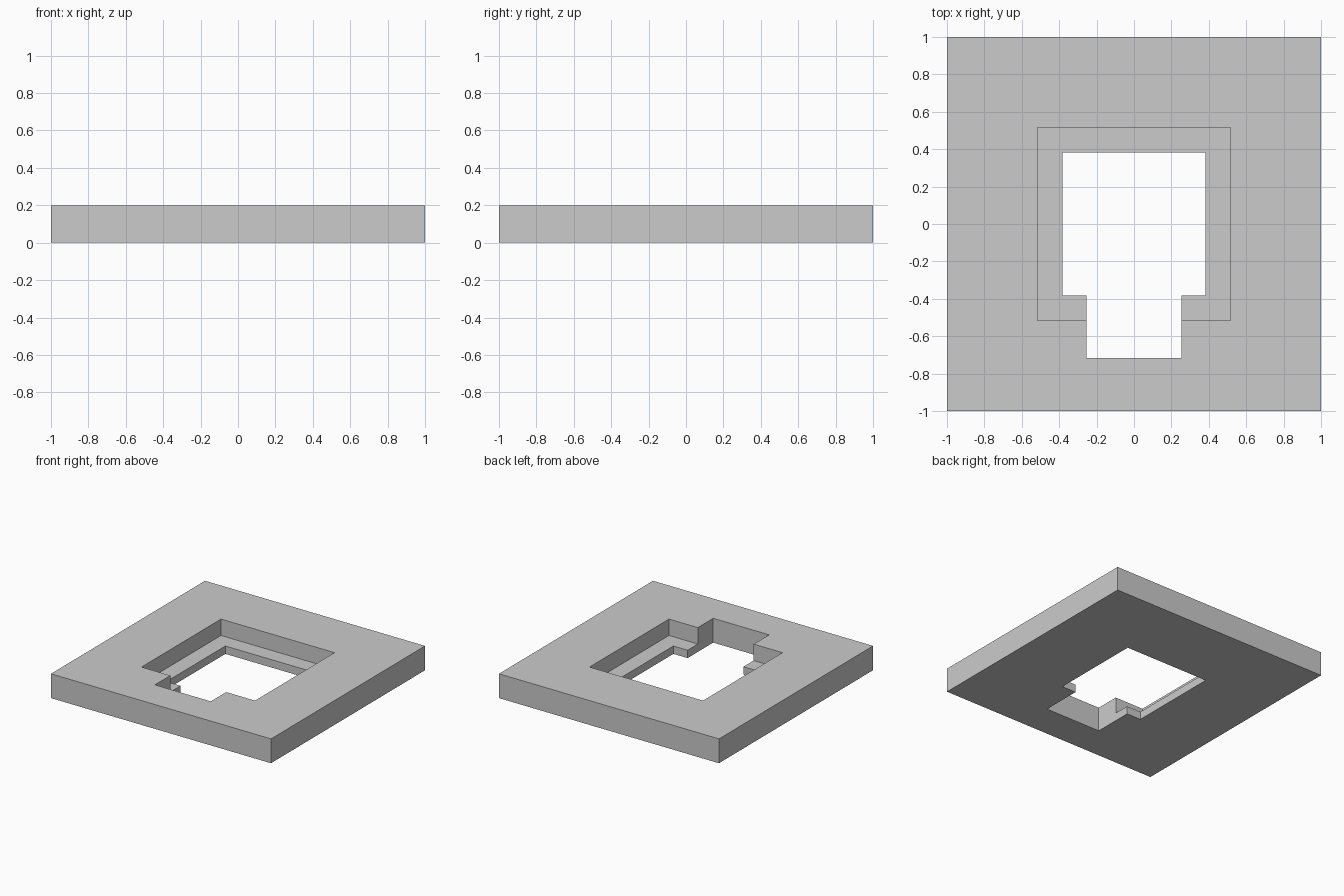
import bpy

if "Cube" in bpy.data.objects:
    bpy.data.objects.remove(bpy.data.objects["Cube"], do_unlink=True)

grey = bpy.data.materials.new("plain grey")
grey.use_nodes = True
colour = (0.6, 0.6, 0.6, 1)
grey.diffuse_color = colour
grey.node_tree.nodes["Principled BSDF"].inputs["Base Color"].default_value = colour


def box(name, low, high):
    """Box spanning two opposite corners."""
    centre = [(a + b) / 2 for a, b in zip(low, high)]
    bpy.ops.mesh.primitive_cube_add(size=1, location=centre)
    obj = bpy.context.object
    obj.name = name
    obj.scale = [b - a for a, b in zip(low, high)]
    bpy.ops.object.transform_apply(location=True, rotation=False, scale=True)
    obj.data.materials.append(grey)
    return obj


# Square plate
plate = box("plate", (-1, -1, 0), (1, 1, 0.2))

# Stepped square opening and the front notch through the ledge
cutters = [
    box("recess_cutter", (-0.516, -0.516, 0.065), (0.516, 0.516, 0.4)),
    box("opening_cutter", (-0.383, -0.383, -0.2), (0.383, 0.383, 0.3)),
    box("notch_cutter", (-0.254, -0.716, -0.3), (0.254, 0, 0.5)),
]
for cutter in cutters:
    cutter.hide_render = True
    cut = plate.modifiers.new(cutter.name, "BOOLEAN")
    cut.operation = "DIFFERENCE"
    cut.solver = "EXACT"
    cut.object = cutter
    with bpy.context.temp_override(object=plate, active_object=plate):
        bpy.ops.object.modifier_apply(modifier=cut.name)
    bpy.data.objects.remove(cutter, do_unlink=True)
